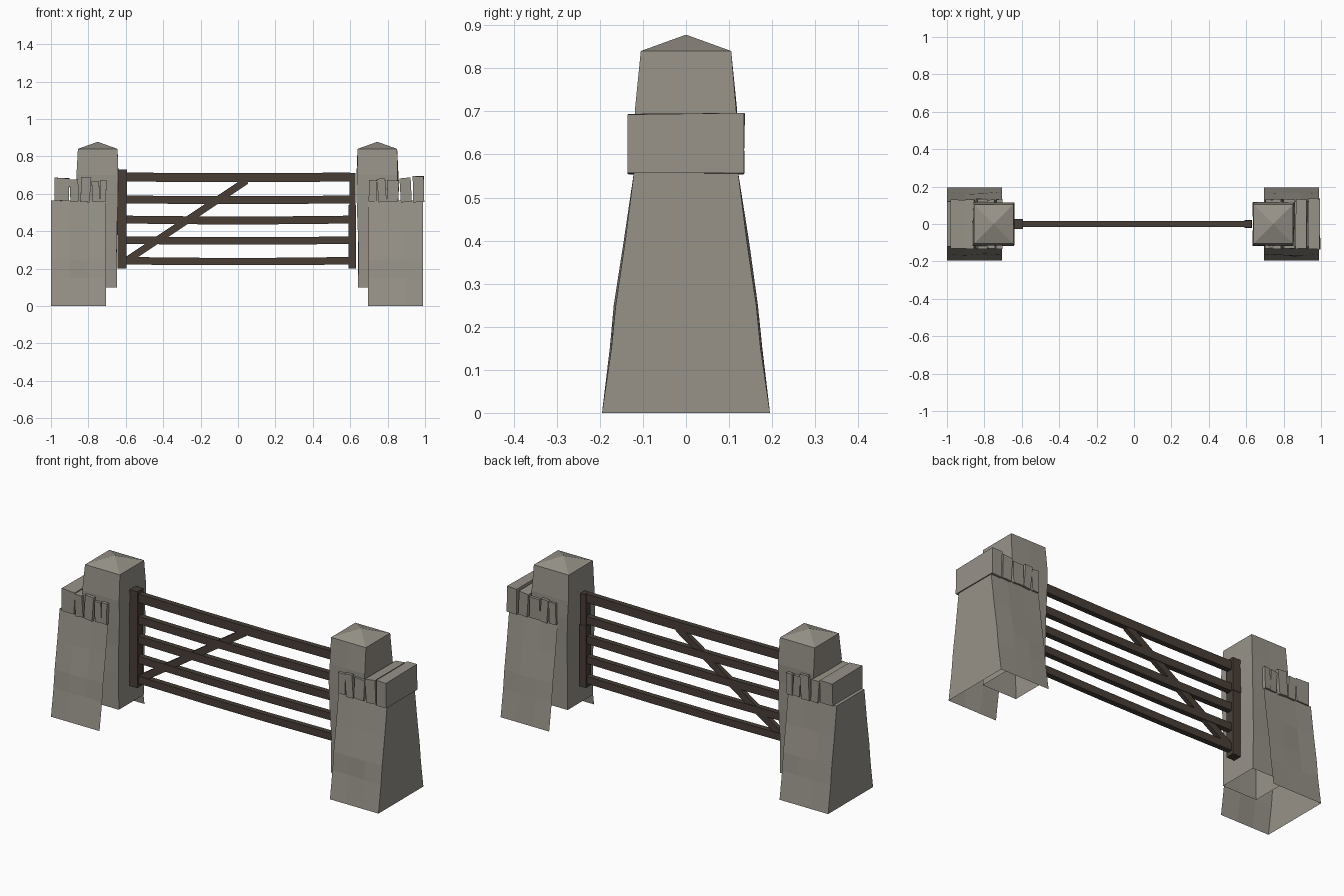
import bpy, bmesh, random
from math import atan2, hypot
from mathutils import Matrix, Vector

if "Cube" in bpy.data.objects:
    bpy.data.objects.remove(bpy.data.objects["Cube"])

random.seed(4)


def material(name, color):
    m = bpy.data.materials.new(name)
    m.diffuse_color = (*color, 1)
    m.use_nodes = True
    m.node_tree.nodes["Principled BSDF"].inputs["Base Color"].default_value = m.diffuse_color
    return m


STONE = material("stone", (0.31, 0.29, 0.25))
WOOD = material("dark_wood", (0.065, 0.048, 0.037))


def finish(bm, name, mat, recalc=True):
    if recalc:
        bmesh.ops.recalc_face_normals(bm, faces=bm.faces)
    me = bpy.data.meshes.new(name)
    bm.to_mesh(me)
    bm.free()
    me.materials.append(mat)
    ob = bpy.data.objects.new(name, me)
    bpy.context.collection.objects.link(ob)
    return ob


def add_box(bm, x0, x1, y0, y1, z0, z1, jitter=0.0, tilt=0.0):
    m = Matrix.Translation(((x0 + x1) / 2, (y0 + y1) / 2, (z0 + z1) / 2))
    m = m @ Matrix.Rotation(tilt, 4, 'Y') @ Matrix.Diagonal((x1 - x0, y1 - y0, z1 - z0, 1))
    for v in bmesh.ops.create_cube(bm, size=1, matrix=m)["verts"]:
        v.co += Vector([random.uniform(-jitter, jitter) for _ in range(3)])


# Battered wall stub: a shell open below and towards the gate pillar
def wall(name, outer, inner):
    bm = bmesh.new()
    profile = [(0.195, 0), (0.173, 0.15), (0.163, 0.25), (0.141, 0.40), (0.12, 0.565)]
    path = [(-y, z) for y, z in profile] + profile[::-1]
    cols = []
    for i in range(4):
        x = outer + (inner - outer) * i / 3
        col = []
        for y, z in path:
            j = random.uniform(-0.006, 0.006) if 0 < i < 3 and 0 < z < 0.56 else 0
            col.append(bm.verts.new((x, y + j, z)))
        cols.append(col)
    for a, b in zip(cols, cols[1:]):
        for k in range(len(path) - 1):
            bm.faces.new((a[k], b[k], b[k + 1], a[k + 1]))
    bm.faces.new(cols[0])
    finish(bm, name, STONE)


# Gate pillar with a low pyramid top, open at its base
def pillar(name, cx, side):
    bm = bmesh.new()
    rings = []
    for z, hx, hy in [(0.10, 0.103, 0.11), (0.30, 0.101, 0.112), (0.45, 0.104, 0.113),
                      (0.60, 0.109, 0.115), (0.70, 0.111, 0.116), (0.84, 0.106, 0.105)]:
        ring = []
        for dx, dy in [(-1, -1), (0, -1), (1, -1), (1, 0), (1, 1), (0, 1), (-1, 1), (-1, 0)]:
            j = random.uniform(-0.003, 0.003) if 0.1 < z < 0.8 else 0
            ring.append(bm.verts.new((cx + side * dx * hx + j, dy * hy + j, z)))
        rings.append(ring)
    for a, b in zip(rings, rings[1:]):
        for k in range(8):
            n = (k + 1) % 8
            bm.faces.new((a[k], a[n], b[n], b[k]))
    tip = bm.verts.new((cx, 0, 0.878))
    top = rings[-1]
    for k in range(8):
        bm.faces.new((top[k], top[(k + 1) % 8], tip))
    finish(bm, name, STONE)


# Upright cope stones along the wall top: x0, x1, half depth, z0, z1, tilt
def cope(name, stones):
    bm = bmesh.new()
    for x0, x1, hy, z0, z1, tilt in stones:
        add_box(bm, x0, x1, -hy, hy, z0, z1, 0.002, tilt)
    finish(bm, name, STONE)


wall("left_wall", -1.0, -0.705)
wall("right_wall", 0.99, 0.695)
pillar("left_pillar", -0.75, 1)
pillar("right_pillar", 0.745, -1)
cope("left_cope_stones", [
    (-0.98, -0.902, 0.13, 0.562, 0.684, 0.02),
    (-0.898, -0.852, 0.133, 0.558, 0.678, -0.06),
    (-0.84, -0.79, 0.135, 0.556, 0.688, 0.08),
    (-0.782, -0.742, 0.13, 0.556, 0.67, -0.05),
    (-0.738, -0.705, 0.133, 0.558, 0.675, 0.03)])
cope("right_cope_stones", [
    (0.70, 0.742, 0.13, 0.558, 0.674, 0.03),
    (0.748, 0.79, 0.134, 0.556, 0.68, -0.08),
    (0.797, 0.86, 0.132, 0.558, 0.672, 0.04),
    (0.868, 0.925, 0.131, 0.556, 0.685, -0.06),
    (0.935, 0.995, 0.135, 0.555, 0.694, -0.02)])


# Gate end posts
bm = bmesh.new()
add_box(bm, -0.645, -0.593, -0.026, 0.026, 0.55, 0.73)
add_box(bm, -0.643, -0.595, -0.024, 0.024, 0.20, 0.55)
finish(bm, "gate_hinge_post", WOOD)
bm = bmesh.new()
add_box(bm, 0.595, 0.628, -0.02, 0.02, 0.54, 0.71)
add_box(bm, 0.592, 0.632, -0.022, 0.022, 0.20, 0.54)
finish(bm, "gate_latch_post", WOOD)

# Five rails, each slightly uneven along its length
for i, (z, h) in enumerate([(0.688, 0.048), (0.568, 0.042), (0.46, 0.042),
                            (0.35, 0.04), (0.24, 0.04)]):
    bm = bmesh.new()
    rings = []
    for x, dz in [(-0.6, 0.002), (-0.2, -0.002), (0.2, -0.002), (0.6, 0.002)]:
        rings.append([bm.verts.new((x, y * 0.015, z + dz + s * h / 2))
                      for y, s in [(-1, -1), (1, -1), (1, 1), (-1, 1)]])
    for a, b in zip(rings, rings[1:]):
        for k in range(4):
            n = (k + 1) % 4
            bm.faces.new((a[k], a[n], b[n], b[k]))
    bm.faces.new(rings[0])
    bm.faces.new(rings[-1])
    finish(bm, f"gate_rail_{i + 1}", WOOD)

# Diagonal brace
bm = bmesh.new()
p, q = (-0.60, 0.24), (0.045, 0.67)
dx, dz = q[0] - p[0], q[1] - p[1]
length = hypot(dx, dz)
add_box(bm, -length / 2, length / 2, -0.012, 0.012, -0.019, 0.019)
bm.transform(Matrix.Translation(((p[0] + q[0]) / 2, 0, (p[1] + q[1]) / 2))
             @ Matrix.Rotation(-atan2(dz, dx), 4, 'Y'))
finish(bm, "gate_diagonal_brace", WOOD)
